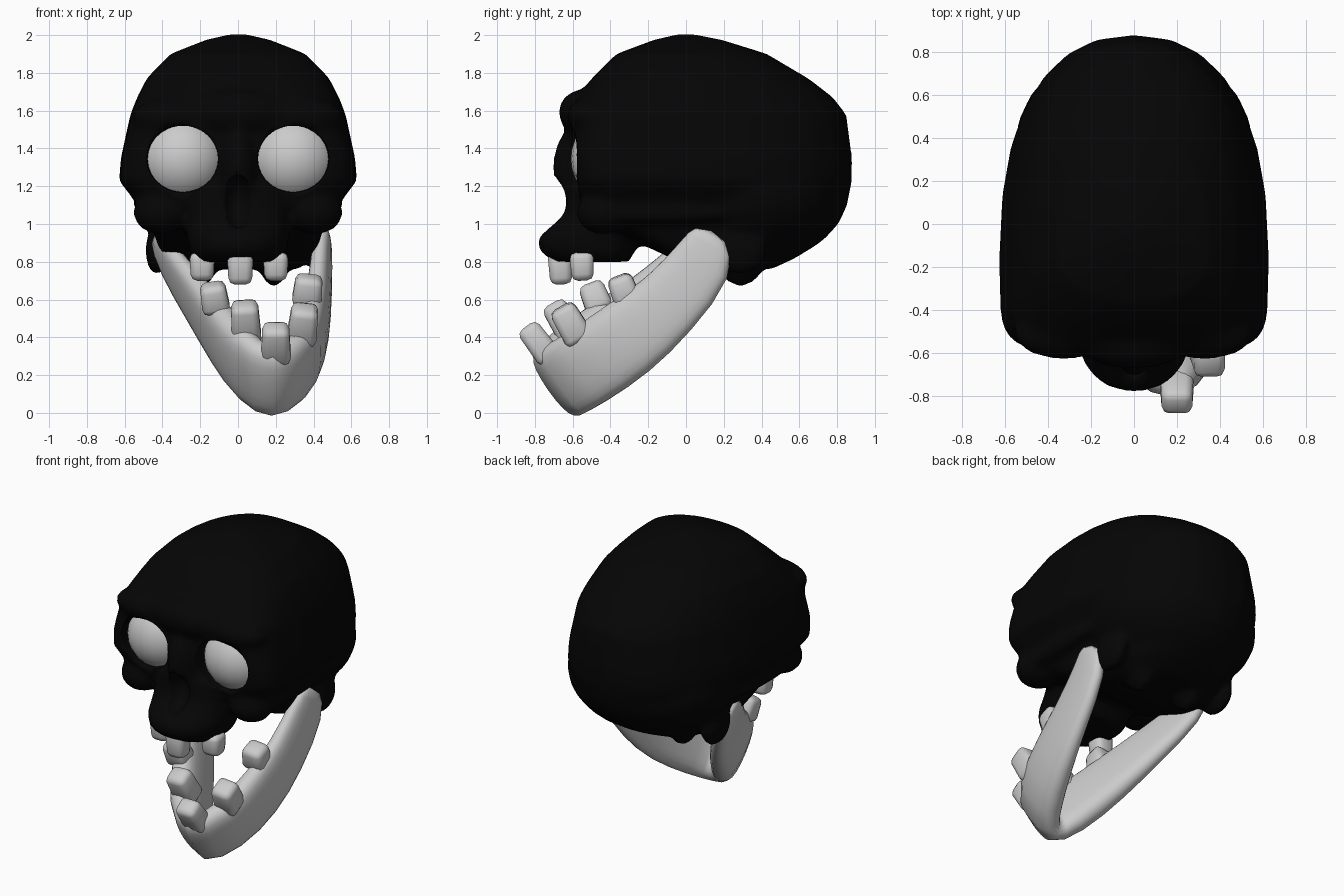
import bpy, bmesh, math
from mathutils import Vector, Matrix

if "Cube" in bpy.data.objects:
    bpy.data.objects.remove(bpy.data.objects["Cube"])

black = bpy.data.materials.new("black_bone")
black.diffuse_color = (0.0015, 0.0015, 0.0015, 1)
black.use_nodes = True
black.node_tree.nodes["Principled BSDF"].inputs["Base Color"].default_value = black.diffuse_color


def spow(v, p):
    return math.copysign(abs(v) ** p, v)


def loft(bm, rings):
    """Skin closed rings of points and cap both ends."""
    vs = [[bm.verts.new(p) for p in r] for r in rings]
    n = len(vs[0])
    for a, b in zip(vs, vs[1:]):
        for i in range(n):
            bm.faces.new((a[i], a[(i + 1) % n], b[(i + 1) % n], b[i]))
    bm.faces.new(vs[0])
    bm.faces.new(vs[-1])


def slices(bm, rows, yc, nb, seg=28):
    """Loft horizontal slices: z, front y, back y, half width, front squareness."""
    rings = []
    for z, yf, yb, w, nf in rows:
        c = min(max(yc, yf + (yb - yf) * 0.3), yf + (yb - yf) * 0.6)
        ring = []
        for i in range(seg):
            t = 2 * math.pi * i / seg
            s, k = math.sin(t), math.cos(t)
            p = 2 / (nf if s < 0 else nb)
            ring.append((w * spow(k, p), c + spow(s, p) * ((c - yf) if s < 0 else (yb - c)), z))
        rings.append(ring)
    loft(bm, rings)


def blob(bm, c, r):
    m = Matrix.Translation(c) @ Matrix.Diagonal((*r, 1))
    bmesh.ops.create_uvsphere(bm, u_segments=24, v_segments=14, radius=1, matrix=m)


def pair(bm, c, r):
    for s in (-1, 1):
        blob(bm, (s * c[0], c[1], c[2]), r)


def finish(bm, name, mat=None):
    bmesh.ops.recalc_face_normals(bm, faces=bm.faces)
    me = bpy.data.meshes.new(name)
    for f in bm.faces:
        f.smooth = True
    bm.to_mesh(me)
    bm.free()
    ob = bpy.data.objects.new(name, me)
    bpy.context.collection.objects.link(ob)
    if mat:
        me.materials.append(mat)
    return ob


# skull: braincase slices
bm = bmesh.new()
slices(bm, [(2.005, -.04, .04, .04, 2), (1.975, -.17, .19, .17, 2), (1.90, -.37, .43, .36, 2.2),
            (1.77, -.50, .65, .485, 2.5), (1.67, -.58, .78, .535, 3.2), (1.58, -.61, .85, .57, 4.5),
            (1.35, -.60, .88, .62, 6), (1.23, -.59, .88, .63, 6), (1.10, -.55, .855, .53, 5),
            (1.00, -.45, .81, .46, 4), (.90, -.25, .71, .43, 4), (.82, -.08, .58, .40, 4),
            (.76, .08, .45, .32, 4)], -.18, 2.35)
# back of the skull base, kept wide
blob(bm, (0, .35, 1.15), (.56, .50, .36))
# upper jaw slices
slices(bm, [(.80, -.70, -.30, .22, 2.3), (.86, -.78, -.27, .26, 2.2), (.93, -.78, -.24, .27, 2.2),
            (1.0, -.70, -.22, .26, 2.4), (1.06, -.64, -.22, .26, 2.6), (1.20, -.63, -.25, .24, 3)],
       -.48, 3)
# brow, nose bridge, cheekbones, arches, skull base lobes
blob(bm, (0, -.55, 1.59), (.26, .125, .12))
pair(bm, (.33, -.51, 1.57), (.23, .12, .10))
blob(bm, (0, -.58, 1.30), (.10, .125, .22))
pair(bm, (.41, -.44, 1.06), (.145, .14, .115))
pair(bm, (.50, -.14, 1.06), (.05, .40, .06))
pair(bm, (.43, .29, .86), (.06, .14, .13))
pair(bm, (.19, .29, .77), (.07, .11, .10))
skull = finish(bm, "skull", black)

# eye sockets and nose opening cutters
bm = bmesh.new()
pair(bm, (.292, -.57, 1.345), (.192, .24, .178))
blob(bm, (0, -.72, 1.12), (.09, .15, .14))
cutter = finish(bm, "socket_cutter", black)
cutter.hide_render = True
cutter.hide_viewport = True
cutter.display_type = 'WIRE'

m = skull.modifiers.new("fuse", 'REMESH')
m.mode, m.voxel_size, m.use_smooth_shade = 'VOXEL', 0.025, True
m = skull.modifiers.new("soften", 'SMOOTH')
m.factor, m.iterations = 0.5, 6
m = skull.modifiers.new("reduce", 'DECIMATE')
m.ratio = 0.3
m = skull.modifiers.new("carve", 'BOOLEAN')
m.operation, m.object, m.solver = 'DIFFERENCE', cutter, 'EXACT'

# eyeballs
for s, side in ((-1, "left"), (1, "right")):
    bm = bmesh.new()
    blob(bm, (s * .292, -.37, 1.345), (.24, .24, .24))
    finish(bm, side + "_eye")

# lower jaw: upper edge point, lower edge point, half thickness
stations = [((-.43, .05, .98), (-.45, .18, .93), .035),
            ((-.34, -.10, .86), (-.385, .20, .74), .05),
            ((-.20, -.30, .69), (-.22, 0, .48), .065),
            ((-.10, -.50, .57), (-.08, -.22, .25), .08),
            ((.02, -.70, .43), (.06, -.46, .06), .095),
            ((.18, -.83, .30), (.17, -.59, -.025), .10),
            ((.34, -.65, .40), (.30, -.43, .06), .095),
            ((.39, -.40, .58), (.40, -.19, .22), .075),
            ((.42, -.21, .70), (.44, .02, .43), .06),
            ((.43, -.01, .92), (.46, .26, .73), .05),
            ((.455, .05, 1.0), (.46, .22, .94), .035)]
mids = [(Vector(t) + Vector(b)) / 2 for t, b, _ in stations]
rings = []
for i, (t, b, h) in enumerate(stations):
    along = mids[min(i + 1, len(mids) - 1)] - mids[max(i - 1, 0)]
    up = (Vector(t) - Vector(b)) / 2 * 1.06
    out = along.cross(up).normalized() * h * 1.1
    rings.append([mids[i] + up * spow(math.sin(a), .7) + out * spow(math.cos(a), .7)
                  for a in (2 * math.pi * k / 12 for k in range(12))])
bm = bmesh.new()
loft(bm, rings)
jaw = finish(bm, "lower_jaw")
jaw.modifiers.new("round", 'SUBSURF').levels = 1
jaw.modifiers["round"].render_levels = 1


def tooth(name, c, axis, size):
    """Bevelled, slightly tapered block pointing along axis."""
    bm = bmesh.new()
    bmesh.ops.create_cube(bm, size=1)
    for v in bm.verts:
        if v.co.z > 0:
            v.co.x *= .88
            v.co.y *= .88
        v.co = Vector(a * b for a, b in zip(v.co, size))
    bmesh.ops.bevel(bm, geom=bm.edges[:], offset=.034, segments=2, profile=.5, affect='EDGES')
    q = Vector((0, 0, 1)).rotation_difference(Vector(axis)).to_matrix().to_4x4()
    bm.transform(Matrix.Translation(c) @ q)
    finish(bm, name)


# upper teeth
for i, (x, y, z, w, h) in enumerate([(-.19, -.55, .775, .135, .15), (.012, -.665, .77, .14, .18),
                                     (.20, -.55, .775, .135, .15)]):
    tooth(f"upper_tooth_{i + 1}", (x, y, z), (0, .05, -1), (w, .13, h))

# lower teeth
lower = [((-.125, -.48, .61), (-.15, -.35, .9), (.15, .15, .16)),
         ((.04, -.65, .48), (-.05, -.5, .85), (.16, .15, .23)),
         ((.20, -.78, .37), (0, -.6, .8), (.16, .14, .22)),
         ((.345, -.61, .47), (.1, -.5, .85), (.16, .16, .21)),
         ((.37, -.33, .65), (.1, -.35, .9), (.16, .15, .16))]
for i, (c, axis, size) in enumerate(lower):
    tooth(f"lower_tooth_{i + 1}", c, axis, size)
